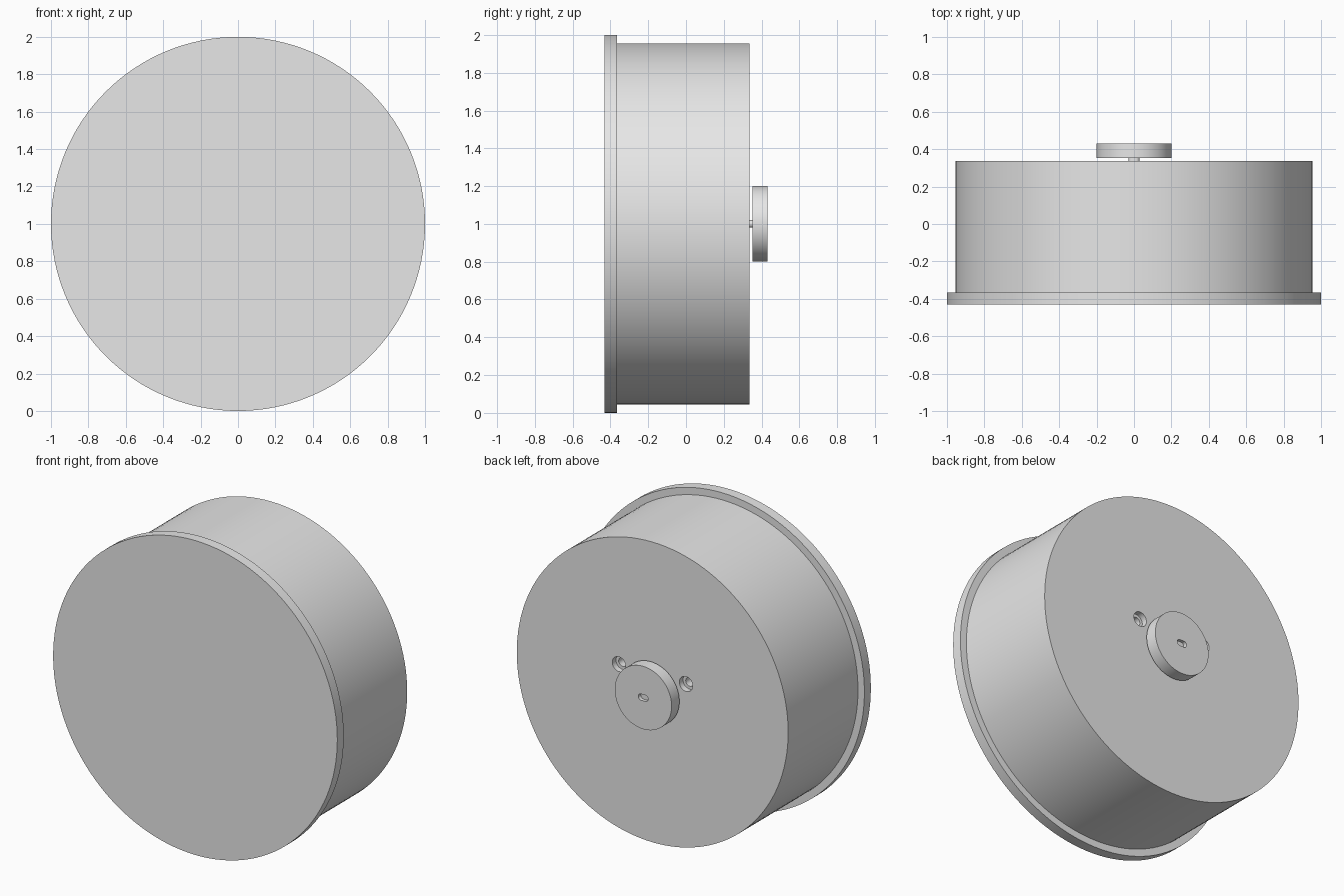
import bpy
import bmesh
from math import pi, radians, copysign
from mathutils import Matrix, Vector

if "Cube" in bpy.data.objects:
    bpy.data.objects.remove(bpy.data.objects["Cube"])

# Single plain grey
grey = bpy.data.materials.new("plain_grey")
grey.use_nodes = True
grey.diffuse_color = (0.8, 0.8, 0.8, 1)
grey.node_tree.nodes["Principled BSDF"].inputs["Base Color"].default_value = grey.diffuse_color


def disc(name, radius, y0, y1, x=0, z=1, sides=128, stretch=0):
    """Solid round part lying along y; stretch widens it into a slot shape."""
    bm = bmesh.new()
    spin = Matrix.Rotation(pi / sides if stretch else 0, 4, "Z")
    bmesh.ops.create_cone(bm, cap_ends=True, segments=sides, radius1=radius,
                          radius2=radius, depth=y1 - y0, matrix=spin)
    for v in bm.verts:
        v.co.x += copysign(stretch, v.co.x)
    place = Matrix.Translation(Vector((x, (y0 + y1) / 2, z)))
    bm.transform(place @ Matrix.Rotation(pi / 2, 4, "X"))
    mesh = bpy.data.meshes.new(name)
    bm.to_mesh(mesh)
    bm.free()
    mesh.materials.append(grey)
    obj = bpy.data.objects.new(name, mesh)
    bpy.context.collection.objects.link(obj)
    return obj


def activate(obj):
    bpy.ops.object.select_all(action="DESELECT")
    obj.select_set(True)
    bpy.context.view_layer.objects.active = obj


def cut(obj, cutter):
    """Carve the cutter out of a part, then discard the cutter."""
    cutter.hide_render = True
    mod = obj.modifiers.new("recess", "BOOLEAN")
    mod.operation = "DIFFERENCE"
    mod.solver = "EXACT"
    mod.object = cutter
    activate(obj)
    bpy.ops.object.modifier_apply(modifier=mod.name)
    bpy.data.objects.remove(cutter)


# Drum and its wider front plate
front_plate = disc("front_plate", 1, -0.43, -0.365)
drum = disc("drum", 0.955, -0.38, 0.337)

# Stepped holes in the back, either side of the knob
for side in (-1, 1):
    cut(drum, disc("hole_mouth", 0.047, 0.3, 0.4, side * 0.236, 1.115, 32))
    cut(drum, disc("hole_bore", 0.028, 0.22, 0.31, side * 0.236, 1.115, 32))

# Knob on a flattened shaft that shows through a slot
knob = disc("knob", 0.2, 0.352, 0.43, sides=96)
cut(knob, disc("knob_slot", 0.02, 0.4, 0.5, sides=24, stretch=0.015))
shaft = disc("shaft", 0.02, 0.32, 0.41, sides=24, stretch=0.01)

for part in (front_plate, drum, knob, shaft):
    activate(part)
    bpy.ops.object.shade_smooth_by_angle(angle=radians(30))
